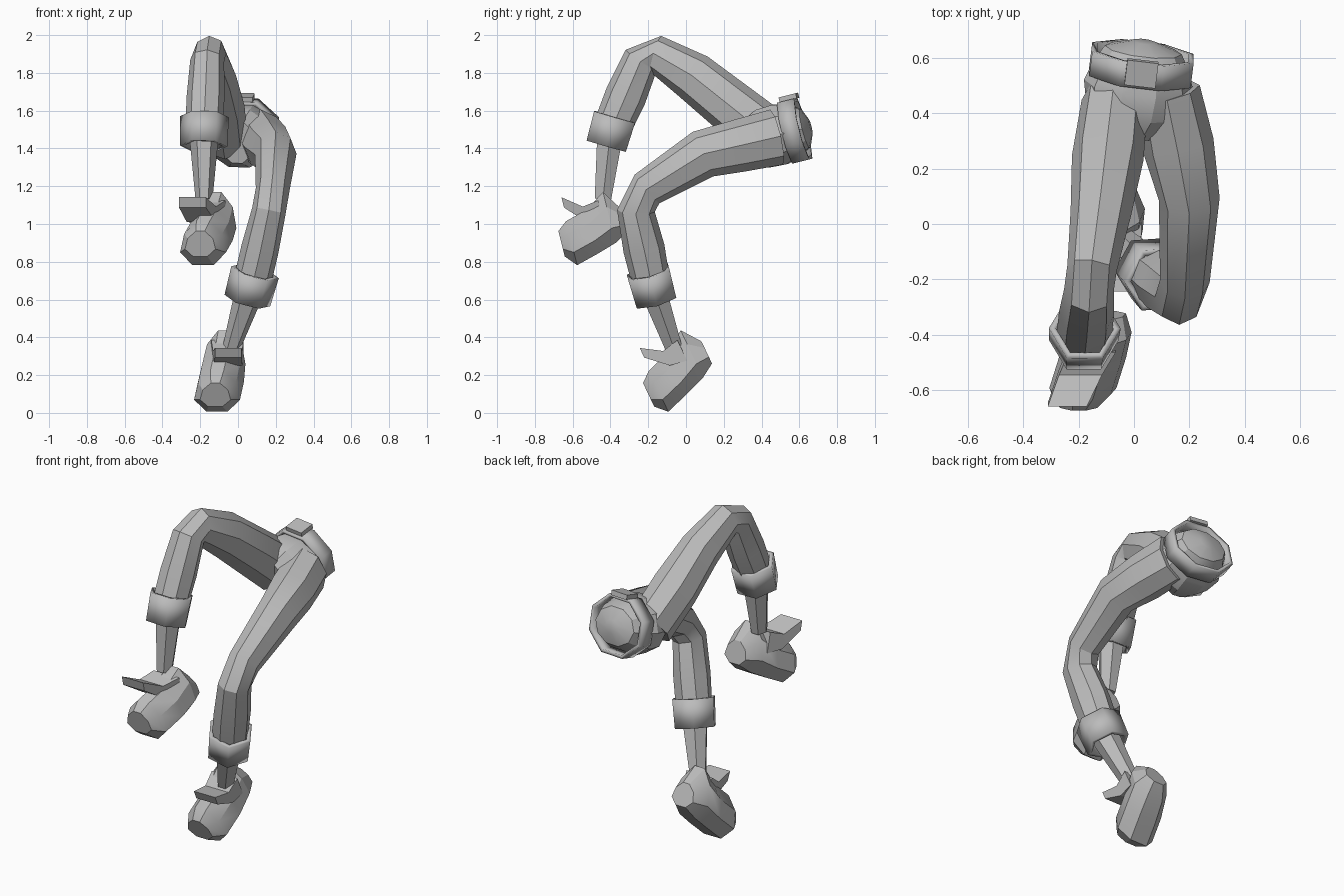
import bpy, bmesh, math
from mathutils import Vector

default_cube = bpy.data.objects.get("Cube")
if default_cube:
    bpy.data.objects.remove(default_cube, do_unlink=True)

grey = bpy.data.materials.new("plain grey")
grey.use_nodes = True
colour = (0.5, 0.5, 0.5, 1)
grey.diffuse_color = colour
grey.node_tree.nodes["Principled BSDF"].inputs["Base Color"].default_value = colour

side_axis = Vector((1, 0, 0))
up_axis = Vector((0, 0, 1))


def skin(name, rings, sides=8, wall=0, turn=0, taper=0):
    """Skin rings, each (centre, side vector, up vector); taper narrows their tops."""
    bm = bmesh.new()
    angles = [math.tau * (i + turn) / sides for i in range(sides)]
    loops = [[bm.verts.new(centre + across * math.cos(a) * (1 - taper * math.sin(a))
                           + up * math.sin(a)) for a in angles]
             for centre, across, up in rings]
    for first, second in zip(loops, loops[1:]):
        for i in range(sides):
            bm.faces.new((first[i - 1], first[i], second[i], second[i - 1]))
    caps = [bm.faces.new(loops[0]), bm.faces.new(loops[-1])]
    bmesh.ops.recalc_face_normals(bm, faces=bm.faces)
    if wall:
        bmesh.ops.delete(bm, geom=caps, context='FACES_ONLY')
    mesh = bpy.data.meshes.new(name)
    bm.to_mesh(mesh)
    bm.free()
    mesh.materials.append(grey)
    for face in mesh.polygons:
        face.use_smooth = not wall
    mesh.set_sharp_from_angle(angle=math.radians(28))
    part = bpy.data.objects.new(name, mesh)
    bpy.context.collection.objects.link(part)
    if wall:
        thickness = part.modifiers.new("wall", 'SOLIDIFY')
        thickness.thickness = wall
        thickness.offset = -1


def tube(name, path, sizes, **options):
    """Skin rings that stand square to a path; sizes are (half width, half depth)."""
    rings = []
    for i, (point, (width, depth)) in enumerate(zip(path, sizes)):
        along = (path[min(i + 1, len(path) - 1)] - path[max(i - 1, 0)]).normalized()
        across = (side_axis - along * along.x).normalized()
        rings.append((point, across * width, along.cross(across) * depth))
    skin(name, rings, **options)


def foot_part(name, heel, toe, profile, shift=0, **options):
    """Skin a profile of (share of length, half width, low, high) from heel to toe."""
    along = (toe - heel).normalized()
    up = (along.cross(side_axis) + up_axis * 0.4).normalized()
    up.x = 0
    rings = []
    for share, width, low, high in profile:
        centre = heel.lerp(toe, share) + up * (low + high) / 2
        centre += side_axis * shift * share
        rings.append((centre, side_axis * width, up * (high - low) / 2))
    skin(name, rings, turn=0.5, **options)


# Sizes shared by both legs
trouser_sizes = [(0.12, 0.15), (0.13, 0.14), (0.11, 0.13), (0.09, 0.1), (0.09, 0.1),
                 (0.1, 0.11), (0.1, 0.1)]
shoe_profile = [
    (0, 0.07, -0.07, 0.07),
    (0.2, 0.11, -0.11, 0.19),
    (0.5, 0.12, -0.13, 0.13),
    (0.85, 0.12, -0.15, 0.11),
    (1, 0.08, -0.08, 0.07),
]
tongue_profile = [
    (0.3, 0.12, 0, 0.17),
    (0.55, 0.11, 0.04, 0.16),
    (0.83, 0.1, 0.16, 0.24),
]


def leg(side, outward, hip, thigh, knee, cuff, ankle, heel, toe):
    hip, thigh, knee, cuff, ankle, heel, toe = map(
        Vector, (hip, thigh, knee, cuff, ankle, heel, toe))

    # Trouser leg, with two rings rounding the knee
    below_knee = knee.lerp(cuff, 0.15)
    path = [hip, hip.lerp(thigh, 0.5), thigh, knee.lerp(thigh, 0.2), below_knee,
            below_knee.lerp(cuff, 0.5), cuff]
    tube(side + "_trouser_leg", path, trouser_sizes)

    # Turned-up cuff
    half_height = (ankle - knee).normalized() * 0.08
    tube(side + "_cuff", [cuff - half_height, cuff + half_height],
         [(0.13, 0.13), (0.125, 0.125)], sides=6, wall=0.025)

    # Bare shin, shoe and shoe tongue
    tube(side + "_shin", [cuff, ankle], [(0.08, 0.08), (0.045, 0.05)], sides=6)
    foot_part(side + "_shoe", heel, toe, shoe_profile, taper=0.25)
    foot_part(side + "_shoe_tongue", heel, toe, tongue_profile,
              shift=outward * 0.07, sides=4)


leg("left", 1,
    hip=(0.12, 0.48, 1.46), thigh=(0.2, 0.09, 1.37), knee=(0.18, -0.28, 1.14),
    cuff=(0.07, -0.18, 0.67), ankle=(-0.04, -0.06, 0.33),
    heel=(-0.06, 0.11, 0.32), toe=(-0.12, -0.2, 0.1))
leg("right", -1,
    hip=(-0.07, 0.44, 1.46), thigh=(-0.12, 0.04, 1.78), knee=(-0.16, -0.21, 1.93),
    cuff=(-0.18, -0.4, 1.49), ankle=(-0.18, -0.44, 1.13),
    heel=(-0.1, -0.33, 1.02), toe=(-0.2, -0.66, 0.9))


def hip_point(y):
    """Point on the slightly tilted centre line of the hips."""
    return Vector((y / 8 - 0.045, y, 1.35 + y / 4))


# Hips, closing in a shallow dome at the waist
hip_sizes = {0.33: (0.09, 0.12), 0.41: (0.18, 0.165), 0.5: (0.2, 0.17),
             0.58: (0.17, 0.14), 0.63: (0.14, 0.11), 0.66: (0.04, 0.04)}
tube("hips", [hip_point(y) for y in hip_sizes], hip_sizes.values(), sides=10)

# Belt and buckle
belt_path = [hip_point(0.53), hip_point(0.62)]
tube("belt", belt_path, [(0.2, 0.18)] * 2, wall=0.02, turn=0.5)
buckle_offset = Vector((0, -0.03, 0.175))
tube("belt_buckle", [point + buckle_offset for point in belt_path],
     [(0.08, 0.02)] * 2, sides=4, turn=0.5)
